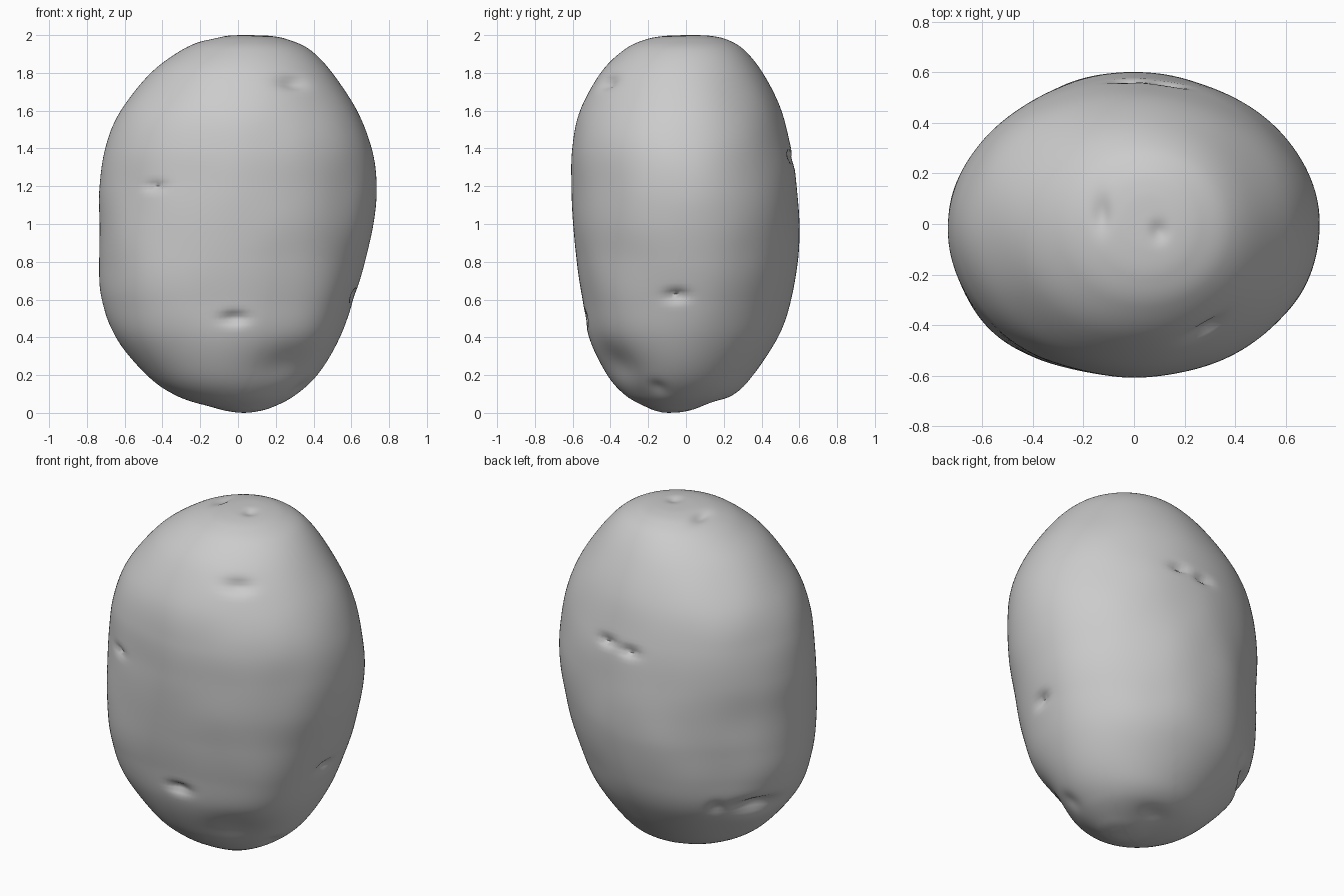
import bpy, bmesh, math
from mathutils import Vector, noise

cube = bpy.data.objects.get("Cube")
if cube:
    bpy.data.objects.remove(cube, do_unlink=True)

# Body outline: height, left x, right x, front y, back y
PROFILE = [
    (0.0, 0.02, 0.04, -0.1, -0.08),
    (0.005, -0.03, 0.09, -0.14, -0.02),
    (0.025, -0.12, 0.17, -0.2, 0.06),
    (0.09, -0.32, 0.3, -0.32, 0.24),
    (0.2, -0.48, 0.42, -0.42, 0.355),
    (0.4, -0.65, 0.54, -0.51, 0.49),
    (0.6, -0.72, 0.61, -0.545, 0.56),
    (0.8, -0.735, 0.67, -0.575, 0.595),
    (1.0, -0.735, 0.72, -0.6, 0.6),
    (1.2, -0.73, 0.735, -0.605, 0.585),
    (1.4, -0.7, 0.71, -0.603, 0.555),
    (1.6, -0.62, 0.63, -0.56, 0.505),
    (1.8, -0.46, 0.5, -0.45, 0.405),
    (1.92, -0.3, 0.385, -0.33, 0.31),
    (1.975, -0.17, 0.27, -0.22, 0.22),
    (1.996, -0.06, 0.17, -0.11, 0.13),
    (2.0, 0.04, 0.06, 0.01, 0.03),
]
# Eyes and hollows: centre, half width, half height, depth (negative swells)
DENTS = [
    ((0.3, -0.43, 1.75), 0.08, 0.03, 0.03),
    ((-0.43, -0.48, 1.2), 0.06, 0.022, 0.02),
    ((-0.02, -0.53, 0.5), 0.065, 0.028, 0.035),
    ((0.28, -0.41, 0.24), 0.18, 0.12, 0.035),
    ((0.6, -0.05, 0.62), 0.06, 0.028, 0.03),
    ((0.33, -0.15, 0.13), 0.05, 0.035, 0.012),
    ((0.13, 0.53, 1.36), 0.055, 0.025, 0.03),
    ((-0.02, 0.56, 1.34), 0.055, 0.025, 0.03),
    ((-0.54, 0.18, 0.43), 0.13, 0.05, 0.055),
    ((-0.4, 0.33, 0.44), 0.04, 0.04, 0.015),
    ((-0.02, 0.14, 0.06), 0.09, 0.05, 0.015),
    ((-0.13, 0.04, 1.99), 0.035, 0.07, 0.02),
    ((0.1, -0.03, 2.0), 0.035, 0.04, 0.015),
    ((-0.5, -0.42, 0.75), 0.25, 0.4, -0.035),
    ((0.48, -0.4, 0.62), 0.22, 0.3, -0.035),
    ((-0.52, 0.42, 0.75), 0.25, 0.35, 0.035),
    ((-0.48, 0.38, 1.5), 0.25, 0.25, -0.012),
]
RINGS_PER_SPAN, SIDES = 9, 160


def spline(a, b, c, d, t):
    return 0.5 * (2 * b + (c - a) * t + (2 * a - 5 * b + 4 * c - d) * t * t
                  + (3 * b - a - 3 * c + d) * t ** 3)


def ring_sizes():
    last = len(PROFILE) - 1
    for i in range(last):
        keys = [PROFILE[min(max(i + k, 0), last)] for k in (-1, 0, 1, 2)]
        for s in range(RINGS_PER_SPAN):
            yield [spline(*v, s / RINGS_PER_SPAN) for v in zip(*keys)]
    yield PROFILE[-1]


# Stack of oval rings, closed at both ends
bm = bmesh.new()
rings = []
for z, x0, x1, y0, y1 in ring_sizes():
    ring = []
    for k in range(SIDES):
        a = math.tau * k / SIDES
        ring.append(bm.verts.new(((x0 + x1) / 2 + (x1 - x0) / 2 * math.cos(a),
                                  (y0 + y1) / 2 + (y1 - y0) / 2 * math.sin(a), z)))
    rings.append(ring)
for low, high in zip(rings, rings[1:]):
    for k in range(SIDES):
        n = (k + 1) % SIDES
        bm.faces.new((low[k], low[n], high[n], high[k]))
bm.faces.new(rings[0][::-1])
bm.faces.new(rings[-1])
bm.normal_update()

# Gentle lumps, pressed-in eyes and broad swellings
moves = []
for v in bm.verts:
    # Lumps fade out towards the two ends
    push = 0.006 * noise.noise(v.co * 3.5) * (1 - abs(v.co.z - 1) ** 4)
    for centre, wide, tall, depth in DENTS:
        d = v.co - Vector(centre)
        if abs(centre[2] - 1) > 0.9:
            across, along = d.x, d.y
            if abs(d.z) > 0.3:
                continue
        else:
            out = Vector((centre[0], centre[1], 0)).normalized()
            across, along = d.dot(Vector((-out.y, out.x, 0))), d.z
            if d.dot(out) < -0.45:
                continue
        push -= depth * math.exp(-(across / wide) ** 2 - (along / tall) ** 2)
    moves.append(v.normal * push)
for v, move in zip(bm.verts, moves):
    v.co += move

mesh = bpy.data.meshes.new("potato_body")
bm.to_mesh(mesh)
bm.free()
body = bpy.data.objects.new("potato_body", mesh)
bpy.context.collection.objects.link(body)

# Plain grey skin
skin = bpy.data.materials.new("grey_skin")
skin.use_nodes = True
grey = (0.6, 0.6, 0.6, 1)
skin.diffuse_color = grey
skin.node_tree.nodes["Principled BSDF"].inputs["Base Color"].default_value = grey
mesh.materials.append(skin)

bpy.context.view_layer.objects.active = body
body.select_set(True)
bpy.ops.object.shade_smooth_by_angle(angle=math.radians(50))
